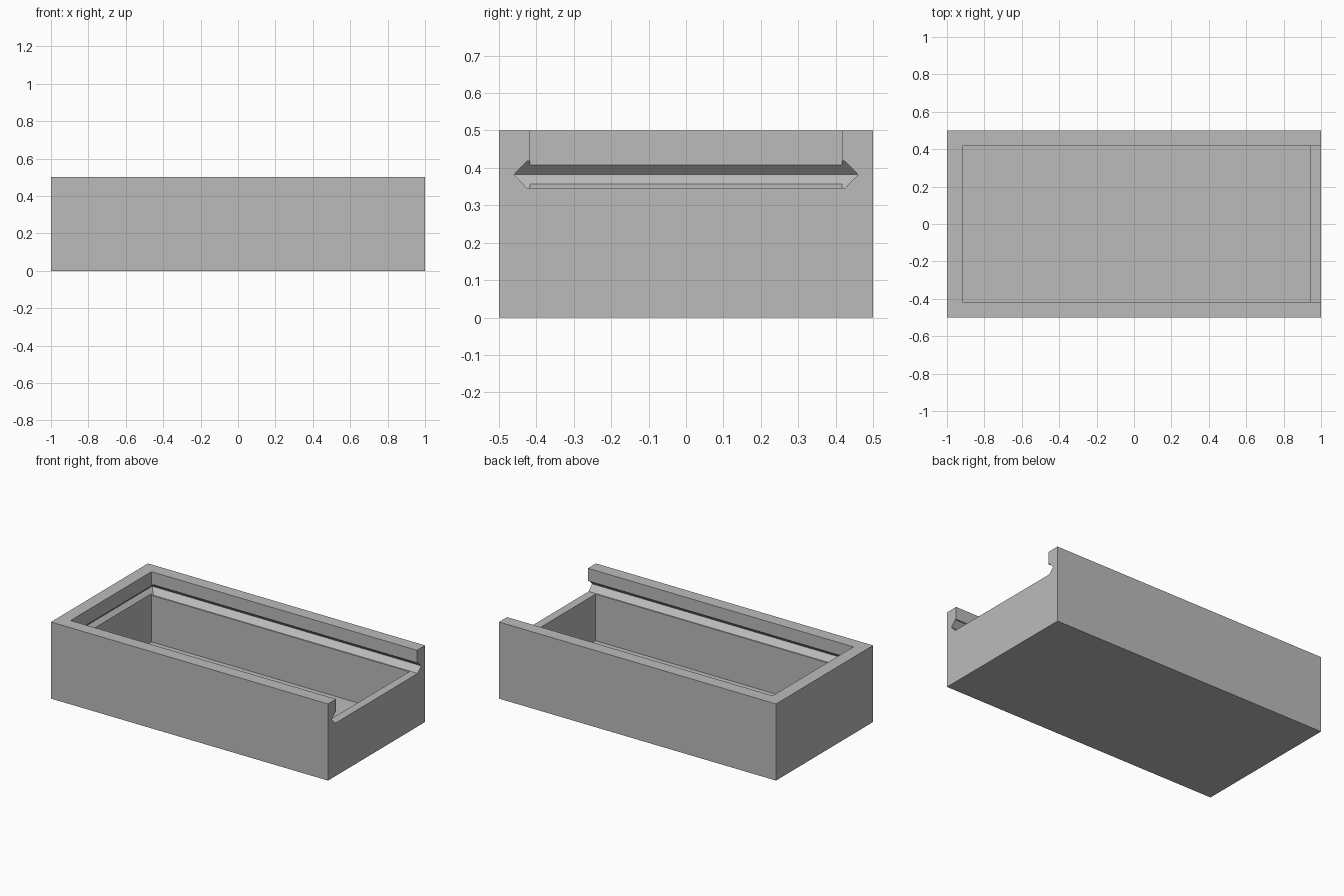
import bpy, bmesh

cube = bpy.data.objects.get("Cube")
if cube:
    bpy.data.objects.remove(cube, do_unlink=True)

grey = bpy.data.materials.new("plain grey")
grey.use_nodes = True
colour = (0.5, 0.5, 0.5, 1)
grey.diffuse_color = colour
grey.node_tree.nodes["Principled BSDF"].inputs["Base Color"].default_value = colour


def stack(name, layers):
    """Closed solid through rectangles given as (x0, x1, half_width, z)."""
    bm = bmesh.new()
    rings = []
    for x0, x1, w, z in layers:
        rings.append([bm.verts.new(p) for p in
                      ((x0, -w, z), (x1, -w, z), (x1, w, z), (x0, w, z))])
    bm.faces.new(rings[0])
    bm.faces.new(rings[-1])
    for low, high in zip(rings, rings[1:]):
        for i in range(4):
            j = (i + 1) % 4
            bm.faces.new((low[i], low[j], high[j], high[i]))
    bmesh.ops.recalc_face_normals(bm, faces=bm.faces)
    mesh = bpy.data.meshes.new(name)
    bm.to_mesh(mesh)
    bm.free()
    mesh.materials.append(grey)
    obj = bpy.data.objects.new(name, mesh)
    bpy.context.collection.objects.link(obj)
    return obj


# Outer block
box = stack("sliding_lid_box", [(-1, 1, 0.5, 0), (-1, 1, 0.5, 0.5)])

back, front, half = -0.917, 0.945, 0.417
out = 1.1
cutters = [
    # Storage cavity
    stack("cavity_cutter", [(back, front, half, 0.042), (back, front, half, 0.6)]),
    # Opening above the low end wall
    stack("opening_cutter", [(back, out, half, 0.38), (back, out, half, 0.6)]),
    # V-shaped lid groove, running out through the low end
    stack("groove_cutter", [(-0.907, out, 0.425, 0.346),
                            (-0.942, out, 0.46, 0.382),
                            (-0.907, out, 0.425, 0.418)]),
]
for cutter in cutters:
    cutter.hide_render = True
    mod = box.modifiers.new(cutter.name, "BOOLEAN")
    mod.operation = "DIFFERENCE"
    mod.solver = "EXACT"
    mod.object = cutter

# Bake the cuts and drop the helpers
bpy.context.view_layer.update()
depsgraph = bpy.context.evaluated_depsgraph_get()
carved = bpy.data.meshes.new_from_object(box.evaluated_get(depsgraph))
box.modifiers.clear()
box.data = carved
carved.name = "sliding_lid_box"
for cutter in cutters:
    bpy.data.objects.remove(cutter, do_unlink=True)
